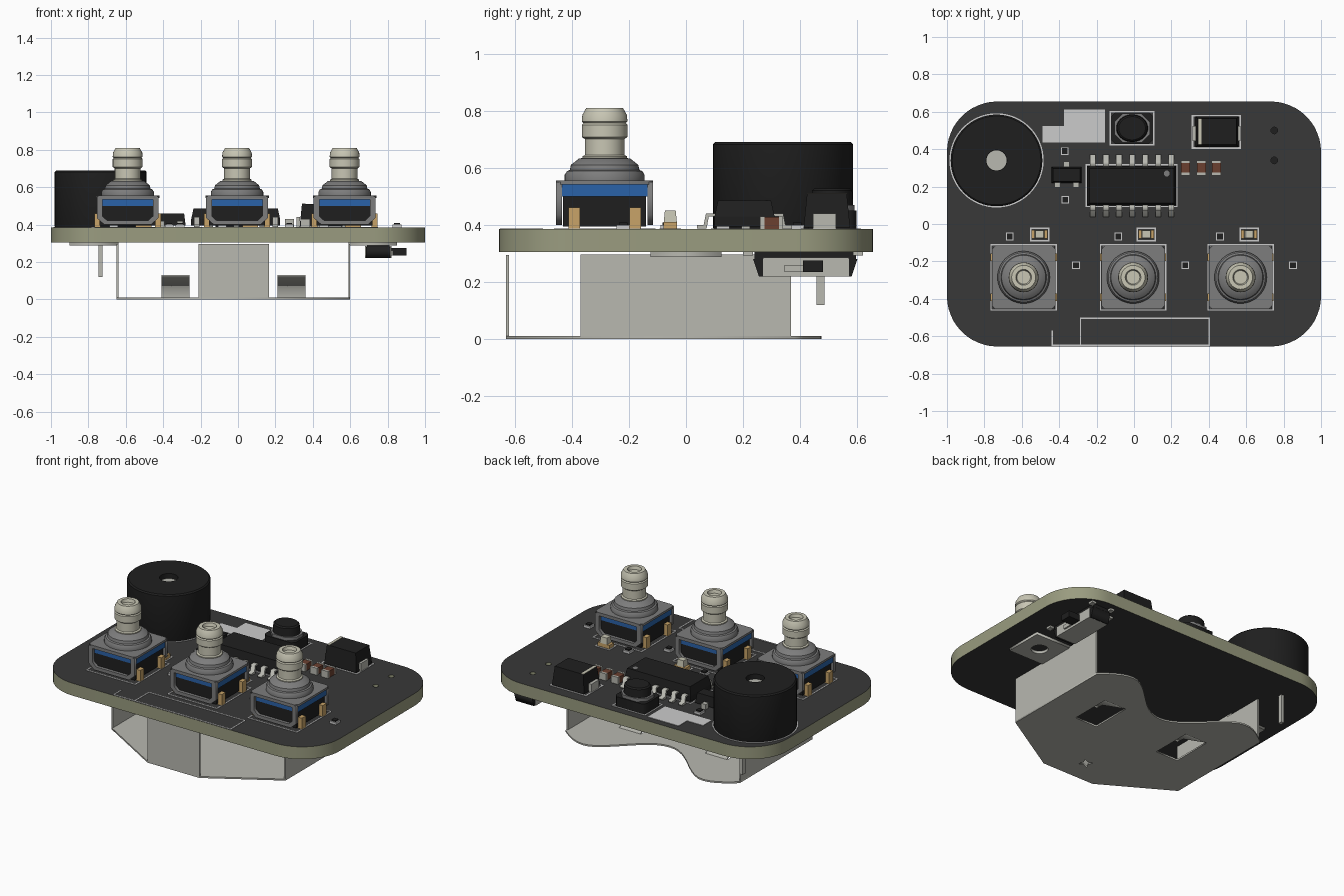
import bpy, bmesh
from math import sin, cos, pi
from mathutils import Matrix

if "Cube" in bpy.data.objects:
    bpy.data.objects.remove(bpy.data.objects["Cube"])

AXES = {'x': Matrix(((0, 0, 1), (1, 0, 0), (0, 1, 0))).to_4x4(),
        'y': Matrix(((1, 0, 0), (0, 0, -1), (0, 1, 0))).to_4x4(),
        'z': Matrix.Identity(4)}


def mat(name, hexa):
    m = bpy.data.materials.new(name)
    rgb = [int(hexa[i:i + 2], 16) / 255 for i in (0, 2, 4)]
    m.diffuse_color = [((c + .055) / 1.055) ** 2.4 if c > .04 else c / 12.92 for c in rgb] + [1]
    m.use_nodes = True
    m.node_tree.nodes["Principled BSDF"].inputs["Base Color"].default_value = m.diffuse_color
    return m


DARK, OLIVE = mat('mask', '383838'), mat('edge', '9a9c80')
BLACK, SILK = mat('black', '1f1f1f'), mat('silk', 'd0d0cc')
STEEL, METAL = mat('steel', '7d7d7d'), mat('sheet_metal', 'b8b8b0')
BLUE, GOLD = mat('blue', '2a62a8'), mat('gold', 'c8a468')
CREAM, BROWN = mat('cream', 'c8c6b4'), mat('brown', '6b4030')


def add(name, me, m, smooth=False):
    ob = bpy.data.objects.new(name, me)
    bpy.context.collection.objects.link(ob)
    me.materials.clear()
    me.materials.append(m)
    if smooth:
        bpy.ops.object.select_all(action='DESELECT')
        ob.select_set(True)
        bpy.context.view_layer.objects.active = ob
        bpy.ops.object.shade_smooth_by_angle(angle=0.6)
    return ob


def prism(name, loops, a, b, m, axis='z', smooth=False):
    """Outline with optional holes, extruded from a to b along an axis."""
    if axis == 'y':
        a, b = -b, -a
    cu = bpy.data.curves.new(name, 'CURVE')
    cu.dimensions, cu.fill_mode, cu.extrude = '2D', 'BOTH', (b - a) / 2
    for loop in loops:
        s = cu.splines.new('POLY')
        s.points.add(len(loop) - 1)
        for p, (u, v) in zip(s.points, loop):
            p.co = (u, v, 0, 1)
        s.use_cyclic_u = True
    tmp = bpy.data.objects.new('tmp', cu)
    bpy.context.collection.objects.link(tmp)
    bpy.context.view_layer.update()
    me = bpy.data.meshes.new_from_object(tmp.evaluated_get(bpy.context.evaluated_depsgraph_get()))
    bpy.data.objects.remove(tmp)
    me.transform(AXES[axis] @ Matrix.Translation((0, 0, (a + b) / 2)))
    bm = bmesh.new()
    bm.from_mesh(me)
    bmesh.ops.remove_doubles(bm, verts=bm.verts, dist=1e-5)
    bmesh.ops.recalc_face_normals(bm, faces=bm.faces)
    bm.to_mesh(me)
    bm.free()
    return add(name, me, m, smooth)


def box(name, x, y, z, m, taper=0):
    bm = bmesh.new()
    bmesh.ops.create_cube(bm, size=1)
    for v in bm.verts:
        t = taper if v.co.z > 0 else 0
        v.co = [(r[0] + t) if c < 0 else (r[1] - t) for c, r in zip(v.co[:2], (x, y))] + [z[v.co.z > 0]]
    me = bpy.data.meshes.new(name)
    bm.to_mesh(me)
    bm.free()
    return add(name, me, m)


def lathe(name, prof, x, y, m, n=48):
    bm = bmesh.new()
    vs = [bm.verts.new((r, 0, z)) for r, z in prof]
    es = [bm.edges.new(p) for p in zip(vs, vs[1:])]
    bmesh.ops.spin(bm, geom=vs + es, axis=(0, 0, 1), cent=(0, 0, 0), angle=2 * pi, steps=n)
    bmesh.ops.remove_doubles(bm, verts=bm.verts, dist=1e-5)
    bmesh.ops.recalc_face_normals(bm, faces=bm.faces)
    me = bpy.data.meshes.new(name)
    bm.to_mesh(me)
    bm.free()
    ob = add(name, me, m, True)
    ob.location = (x, y, 0)
    return ob


def rect(x0, x1, y0, y1):
    return [(x0, y0), (x1, y0), (x1, y1), (x0, y1)]


def chamfer(x0, x1, y0, y1, c):
    return [(x0 + c, y0), (x1 - c, y0), (x1, y0 + c), (x1, y1 - c),
            (x1 - c, y1), (x0 + c, y1), (x0, y1 - c), (x0, y0 + c)]


def circle(x, y, r, n=32):
    return [(x + r * cos(2 * pi * i / n), y + r * sin(2 * pi * i / n)) for i in range(n)]


def silk(name, x0, x1, y0, y1, w=.007):
    prism(name, [rect(x0, x1, y0, y1), rect(x0 + w, x1 - w, y0 + w, y1 - w)], .384, .388, SILK)


def copy(ob, dx, dy):
    c = ob.copy()
    c.location.x += dx
    c.location.y += dy
    bpy.context.collection.objects.link(c)


# Circuit board with rounded corners, dark faces and olive edge
R, corner = .27, []
for k, (sx, sy) in enumerate(((1, 1), (-1, 1), (-1, -1), (1, -1))):
    corner += [(sx * (1 - R) + R * cos((k + i / 12) * pi / 2),
                sy * (.655 - R) + R * sin((k + i / 12) * pi / 2)) for i in range(13)]
board = prism('circuit_board', [corner, circle(.75, .5, .018, 16), circle(.75, .34, .018, 16)],
              .305, .385, OLIVE, smooth=True)
board.data.materials.append(DARK)
for p in board.data.polygons:
    p.material_index = int(abs(p.normal.z) > .5)

# Printed outlines and plain label panels
silk('front_outline', -.29, .405, -.652, -.5)
box('front_mark_a', (-.44, -.433), (-.65, -.57), (.384, .388), SILK)
box('front_mark_b', (-.44, -.29), (-.652, -.645), (.384, .388), SILK)
box('label_panel_upper', (-.375, -.155), (.525, .612), (.384, .388), SILK)
box('label_panel_lower', (-.49, -.155), (.437, .525), (.384, .388), SILK)
prism('buzzer_outline', [circle(-.735, .34, .252, 64), circle(-.735, .34, .243, 64)], .384, .388, SILK)

# Buzzer with sound hole and pin
lathe('buzzer', [(0, .386), (.243, .386), (.245, .39), (.245, .682), (.237, .69), (.055, .69),
                 (.055, .655), (0, .655)], -.735, .34, BLACK, 64)
lathe('buzzer_diaphragm', [(0, .658), (.054, .658), (.054, .656)], -.735, .34, METAL)
box('buzzer_pin', (-.746, -.724), (.457, .485), (.12, .31), METAL)

# Three push buttons
for bx in (-.59, -.005, .57):
    by = -.285
    silk('button_outline', bx - .178, bx + .178, by - .178, by + .178)
    box('button_base', (bx - .15, bx + .15), (by - .145, by + .145), (.395, .5), BLACK)
    box('button_seal', (bx - .16, bx + .16), (by - .15, by + .15), (.5, .542), BLUE)
    prism('button_cover', [chamfer(bx - .17, bx + .17, by - .17, by + .17, .02)], .542, .556, STEEL)
    for s in (-1, 1):
        y = by + s * .16
        outer = [(bx - .125, .4), (bx + .125, .4), (bx + .165, .435), (bx + .165, .55),
                 (bx - .165, .55), (bx - .165, .435)]
        inner = [(bx - .11, .422), (bx + .11, .422), (bx + .135, .445), (bx + .135, .535),
                 (bx - .135, .535), (bx - .135, .445)]
        prism('button_frame', [outer, inner], y - .01, y + .01, STEEL, 'y')
        for t in (-1, 1):
            lx, ly = sorted((bx + s * .145, bx + s * .177)), by + t * .107
            box('button_leg', lx, (ly - .02, ly + .02), (.388, .46), GOLD)
    lathe('button_collar', [(.14, .555), (.14, .575), (.132, .588), (.122, .592), (.118, .61),
                            (.09, .632), (.065, .636)], bx, by, STEEL)
    lathe('button_stem', [(.078, .63), (.078, .64), (.069, .645), (.069, .7), (.08, .708),
                          (.08, .75), (.074, .756), (.08, .762), (.078, .785), (.064, .81),
                          (.042, .81), (.036, .79), (0, .79)], bx, by, CREAM)

# Integrated circuit with gull-wing pins
box('chip_lower', (-.25, .225), (.1, .31), (.395, .43), BLACK)
box('chip_upper', (-.25, .225), (.1, .31), (.43, .485), BLACK, .012)
silk('chip_outline', -.258, .233, .09, .32, .006)
lathe('chip_dot', [(0, .4865), (.016, .4865), (.016, .485)], .175, .27, STEEL, 24)
for s in (-1, 1):
    prof = [(.205 + s * d, z) for d, z in ((.1, .44), (.135, .44), (.143, .4), (.167, .4),
                                          (.167, .387), (.133, .387), (.125, .43), (.1, .43))]
    pin = prism('chip_pin', [prof], -.235, -.205, METAL, 'x')
    for i in range(1, 7):
        copy(pin, .07 * i, 0)

# Reset switch
silk('reset_outline', -.13, .11, .42, .605, .008)
prism('reset_body', [chamfer(-.12, .1, .428, .597, .02)], .387, .45, BLACK)
prism('reset_rim', [chamfer(-.105, .085, .435, .59, .045), circle(-.01, .512, .072)], .45, .47, STEEL)
lathe('reset_knob', [(.075, .45), (.07, .52), (.062, .528), (0, .528)], -.01, .512, BLACK).scale.x = 1.15

# Diode with light band and end leads
silk('diode_outline', .308, .572, .402, .583, .009)
box('diode_body', (.33, .56), (.412, .575), (.39, .51), BLACK, .012)
box('diode_band', (.342, .36), (.424, .563), (.508, .512), CREAM)
for x in (.312, .55):
    box('diode_lead', (x, x + .02), (.445, .525), (.387, .44), METAL)

# Three-legged transistor
box('transistor_body', (-.44, -.28), (.22, .305), (.395, .46), BLACK, .008)
for x, y in ((-.36, .305), (-.41, .195), (-.31, .195)):
    box('transistor_leg', (x - .016, x + .016), (y, y + .03), (.386, .42), METAL)

# Three ceramic capacitors
for x in (.275, .36, .44):
    box('capacitor', (x - .024, x + .024), (.275, .325), (.386, .428), BROWN)
    for y in (.26, .325):
        box('capacitor_end', (x - .025, x + .025), (y, y + .015), (.385, .43), METAL)

# Indicator lights beside the buttons
for x in (-.505, .065, .615):
    silk('light_outline', x - .052, x + .052, -.093, -.018, .008)
    box('light_base', (x - .042, x + .042), (-.078, -.032), (.386, .41), GOLD)
    box('light_lens', (x - .026, x + .026), (-.078, -.032), (.41, .45), CREAM, .004)

# Small square solder points
for x, y in ((-.37, .39), (-.367, .13), (-.665, -.067), (-.085, -.067), (.46, -.067),
             (-.31, -.22), (.275, -.22), (.85, -.22)):
    box('solder_pad', (x - .023, x + .023), (y - .023, y + .023), (.384, .4), SILK)
    box('solder_core', (x - .015, x + .015), (y - .015, y + .015), (.385, .408), BLACK)

# Battery clip: bottom plate with wavy rear edge and two windows
C = -.025
wave = [(.625 - 1.25 * i / 32, .375 + .1 * cos(2 * pi * (abs(.625 - 1.25 * i / 32) - .43) / .8)
         - .07 * max(0, 1 - abs(.625 - 1.25 * i / 32) / .4)) for i in range(33)]
plate = [(-.185, -.63), (.19, -.63), (.625, -.37)] + wave + [(-.625, -.37)]
windows = [rect(C + s * .31 - .08, C + s * .31 + .08, -.1, .17) for s in (-1, 1)]
cross = [(C + r * cos(a * pi / 4), -.47 + r * sin(a * pi / 4))
         for a, r in ((i, .045 if i % 2 else .018) for i in range(8))]
prism('clip_plate', [[(C + x, y) for x, y in plate]] + windows + [cross], 0, .01, METAL)
box('clip_front_wall', (-.21, .165), (-.63, -.62), (0, .295), METAL)
for s in (-1, 1):
    x = C + s * .625
    box('clip_side_wall', sorted((x, x - s * .01)), (-.37, .368), (0, .297), METAL)
    # Solder flange with round hole, and spring tongue bent up from the plate
    fx = sorted((x - s * .01, x + s * .25))
    prism('clip_flange', [rect(*fx, -.125, .125), circle(x + s * .125, 0, .05)], .288, .305, METAL)
    tx = C + s * .31
    prism('clip_tongue', [[(.17, 0), (.17, .01), (-.03, .125), (-.09, .13), (-.09, .12), (-.035, .115)]],
          tx - .075, tx + .075, METAL, 'x')

# Slide switch under the board
box('slide_switch_shell', (.68, .82), (.27, .57), (.22, .285), METAL)
for y0, y1, d in ((.235, .27, .02), (.57, .6, -.02)):
    a, b = (y0, y1) if d > 0 else (y1, y0)
    prism('slide_switch_end', [[(a, .28), (a + d, .22), (b, .22), (b, .28)]], .685, .815, BLACK, 'x')
box('slide_switch_base', (.69, .81), (.24, .595), (.28, .306), BLACK)
box('slide_switch_knob', (.81, .9), (.41, .48), (.235, .275), BLACK)
box('slide_switch_stop', (.81, .83), (.345, .41), (.235, .26), METAL)
for y in (.3, .45, .53):
    box('slide_switch_pin', (.62, .69), (y - .015, y + .015), (.292, .306), METAL)
for x in (.67, .81):
    for y in (.2, .585):
        box('slide_switch_foot', (x, x + .03), (y, y + .035), (.292, .306), METAL)
